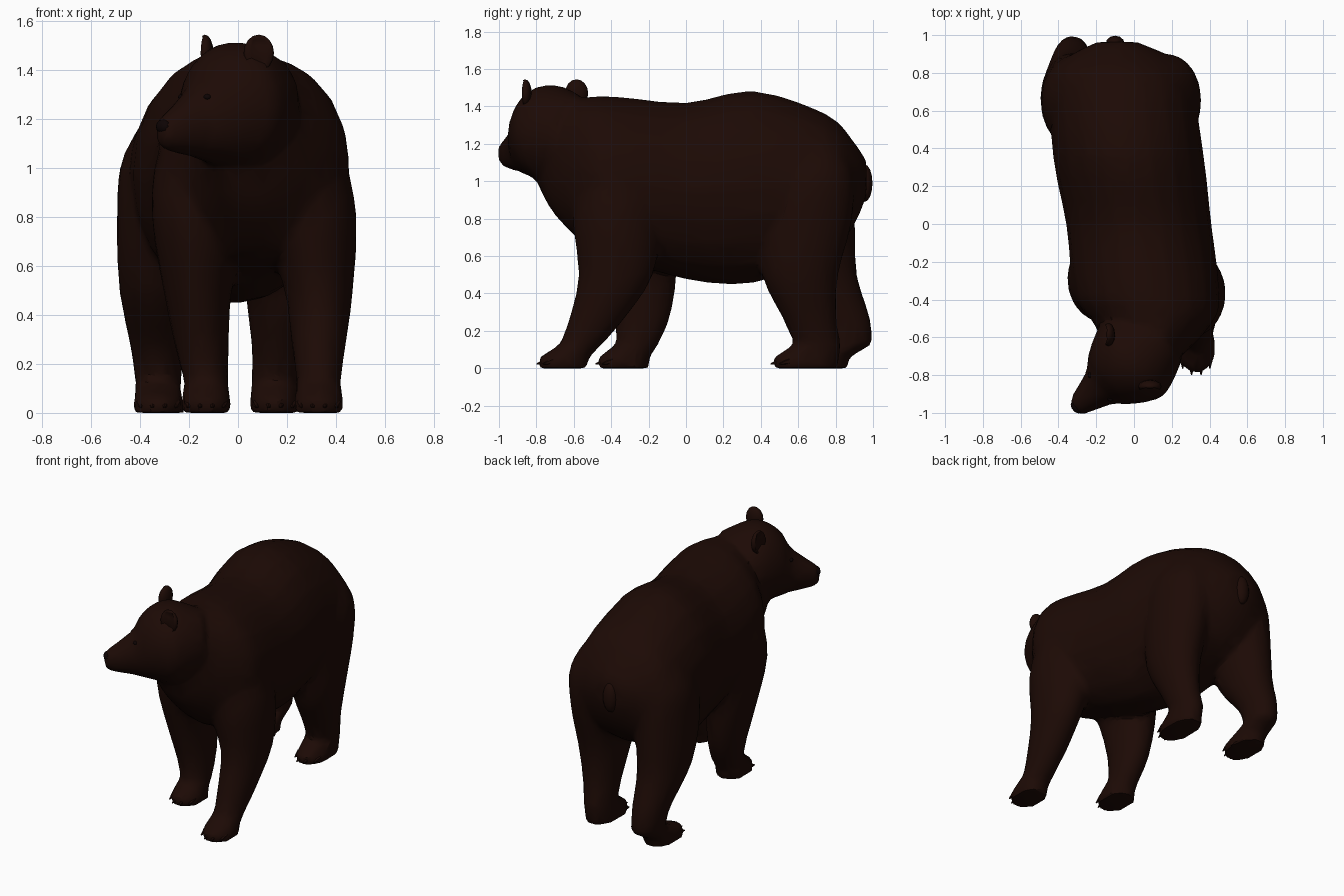
import bpy, bmesh, math
from mathutils import Vector, Matrix

if "Cube" in bpy.data.objects:
    bpy.data.objects.remove(bpy.data.objects["Cube"])

X, Y, Z = Vector((1, 0, 0)), Vector((0, 1, 0)), Vector((0, 0, 1))
FWD = Vector((-0.765, -0.645, 0)).normalized()     # direction the turned head looks
SIDE = Vector((-FWD.y, FWD.x, 0))
HEAD = Vector((-0.02, -0.73, 0))


def material(name, rgb):
    m = bpy.data.materials.new(name)
    m.diffuse_color = (*rgb, 1)
    m.use_nodes = True
    m.node_tree.nodes["Principled BSDF"].inputs["Base Color"].default_value = m.diffuse_color
    return m


FUR = material("dark_fur", (0.012, 0.003, 0.0015))
BLACK = material("black", (0.004, 0.001, 0.001))


def finish(name, bm, mat):
    bmesh.ops.recalc_face_normals(bm, faces=bm.faces)
    me = bpy.data.meshes.new(name)
    bm.to_mesh(me)
    bm.free()
    me.materials.append(mat)
    ob = bpy.data.objects.new(name, me)
    bpy.context.collection.objects.link(ob)
    return ob


def smooth_rows(rows, steps=3):
    """Catmull-Rom interpolation between profile rows."""
    out = []
    for i in range(len(rows) - 1):
        a, b, c, d = (rows[max(0, min(len(rows) - 1, i + k))] for k in (-1, 0, 1, 2))
        for s in range(steps):
            t = s / steps
            out.append([q + 0.5 * t * (r - p + t * (2 * p - 5 * q + 4 * r - e + t * (3 * (q - r) + e - p)))
                        for p, q, r, e in zip(a, b, c, d)])
    return out + [rows[-1]]


def loft(bm, rings, n=20):
    """Skin a closed tube through elliptical rings (centre, u axis, v axis)."""
    loops = []
    for c, u, v in rings:
        angles = [2 * math.pi * i / n for i in range(n)]
        loops.append([bm.verts.new(c + u * math.cos(a) + v * math.sin(a)) for a in angles])
    for a, b in zip(loops, loops[1:]):
        for i in range(n):
            j = (i + 1) % n
            bm.faces.new((a[i], a[j], b[j], b[i]))
    bm.faces.new(loops[0][::-1])
    bm.faces.new(loops[-1])


def ball(name, loc, axes, radii, mat, seg=12, rings=8, dent=0):
    """Ellipsoid on given axes; dent hollows its front (first axis) side."""
    bm = bmesh.new()
    bmesh.ops.create_uvsphere(bm, u_segments=seg, v_segments=rings, radius=1)
    for v in bm.verts:
        p = v.co.copy()
        if p.x > 0.6:
            p.x -= dent
        v.co = Vector(loc) + sum((a * r * k for a, r, k in zip(axes, radii, p)), Vector())
    ob = finish(name, bm, mat)
    ob.data.shade_smooth()
    return ob


skin = bmesh.new()

# torso and neck: y, centre x, half width, top z, bottom z
torso = [(0.965, -0.09, 0.10, 1.11, 0.92), (0.89, -0.08, 0.26, 1.22, 0.75),
         (0.75, -0.07, 0.37, 1.36, 0.61), (0.36, -0.03, 0.40, 1.485, 0.455),
         (0.0, 0.025, 0.385, 1.42, 0.475), (-0.38, 0.07, 0.385, 1.455, 0.59),
         (-0.53, 0.10, 0.31, 1.45, 0.65), (-0.71, 0.05, 0.19, 1.42, 0.83),
         (-0.79, 0.0, 0.11, 1.32, 0.98)]
loft(skin, [(Vector((x, y, (t + b) / 2)), X * w, Z * (t - b) / 2) for y, x, w, t, b in smooth_rows(torso)])

# head: distance along look direction, half width, top z, bottom z
head = [(-0.22, 0.17, 1.45, 1.06), (-0.04, 0.25, 1.515, 0.99), (0.07, 0.22, 1.50, 1.01),
        (0.16, 0.16, 1.43, 1.03), (0.215, 0.11, 1.33, 1.045),
        (0.355, 0.06, 1.225, 1.07), (0.39, 0.035, 1.195, 1.10)]
loft(skin, [(HEAD + FWD * d + Z * (t + b) / 2, SIDE * w, Z * (t - b) / 2) for d, w, t, b in smooth_rows(head)])

# leg thickness at six heights: half width, half depth
heights = (1.28, 1.05, 0.8, 0.5, 0.27, 0.13)
front = ((0.08, 0.09), (0.18, 0.19), (0.195, 0.235), (0.14, 0.20), (0.11, 0.15), (0.09, 0.115))
back = ((0.07, 0.10), (0.17, 0.22), (0.178, 0.25), (0.15, 0.205), (0.11, 0.145), (0.095, 0.125))


def leg(thick, x_in, x_top, x_knee, x_foot, ys, foot_y, foot_d):
    """Leg through given centres, ending in a flat paw."""
    xs = (x_in, x_top, (x_top + x_knee) / 2, x_knee, (x_knee + x_foot) / 2, x_foot)
    rows = smooth_rows([(z, x, w, y, d) for z, x, (w, d), y in zip(heights, xs, thick, (ys[0], *ys))])
    rows += [(0.055, x_foot, 0.10, foot_y, foot_d), (0, x_foot, 0.108, foot_y, foot_d)]
    loft(skin, [(Vector((x, y, z)), X * w, Y * d) for z, x, w, y, d in rows])
    return x_foot, foot_y, foot_d - 0.01


paws = {
    "front_left": leg(front, 0.2, 0.25, 0.33, 0.33, (-0.37, -0.37, -0.375, -0.475, -0.56), -0.655, 0.135),
    "front_right": leg(front, -0.12, -0.15, -0.165, -0.13, (-0.28, -0.29, -0.25, -0.235, -0.26), -0.335, 0.14),
    "back_left": leg(back, 0.12, 0.17, 0.18, 0.15, (0.67, 0.64, 0.61, 0.66, 0.705), 0.64, 0.18),
    "back_right": leg(back, -0.25, -0.30, -0.335, -0.325, (0.66, 0.655, 0.71, 0.84, 0.875), 0.71, 0.16),
}

# fuse everything into one skin, soften the joins, reduce to low-poly
body = finish("bear_body", skin, FUR)
m = body.modifiers.new("fuse", 'REMESH')
m.mode, m.voxel_size, m.use_smooth_shade = 'VOXEL', 0.02, True
m = body.modifiers.new("soften", 'SMOOTH')
m.factor, m.iterations = 0.5, 8
m = body.modifiers.new("reduce", 'DECIMATE')
m.ratio = 0.1
bpy.context.view_layer.objects.active = body
body.select_set(True)
bpy.ops.object.convert(target='MESH')
bpy.ops.object.shade_smooth_by_angle(angle=math.radians(25))

# splayed ears, one facing forward and one sideways because the head is turned
ball("ear_left", (0.085, -0.86, 1.47), (-Y, X, Z), (0.035, 0.062, 0.075), FUR, dent=0.7)
ball("ear_right", (-0.135, -0.585, 1.47), (-X, Y, Z), (0.035, 0.062, 0.075), FUR, dent=0.7)

# eyes on both sides of the head
for side, tag in ((1, "left"), (-1, "right")):
    ball("eye_" + tag, HEAD + FWD * 0.205 + SIDE * 0.08 * side + Z * 1.29,
         (FWD, SIDE, Z), (0.016, 0.018, 0.012), BLACK, 8, 6)

# nose pad and tail
ball("nose", HEAD + FWD * 0.372 + Z * 1.17, (FWD, SIDE, Z), (0.025, 0.038, 0.03), BLACK, 10, 6)
ball("tail", (-0.1, 0.955, 0.99), (X, Y, Z), (0.05, 0.042, 0.10), FUR)

# claws: four short cones along the front of each paw
for tag, (x, y, d) in paws.items():
    bm = bmesh.new()
    for k in (-0.72, -0.25, 0.25, 0.72):
        edge = y - d * math.sqrt(1 - k * k)
        mat = Matrix.Translation((x + 0.1 * k, edge + 0.005, 0.03)) @ Matrix.Rotation(math.radians(105), 4, 'X')
        bmesh.ops.create_cone(bm, cap_ends=True, segments=6, radius1=0.02, radius2=0.003, depth=0.06, matrix=mat)
    finish("claws_" + tag, bm, FUR)
